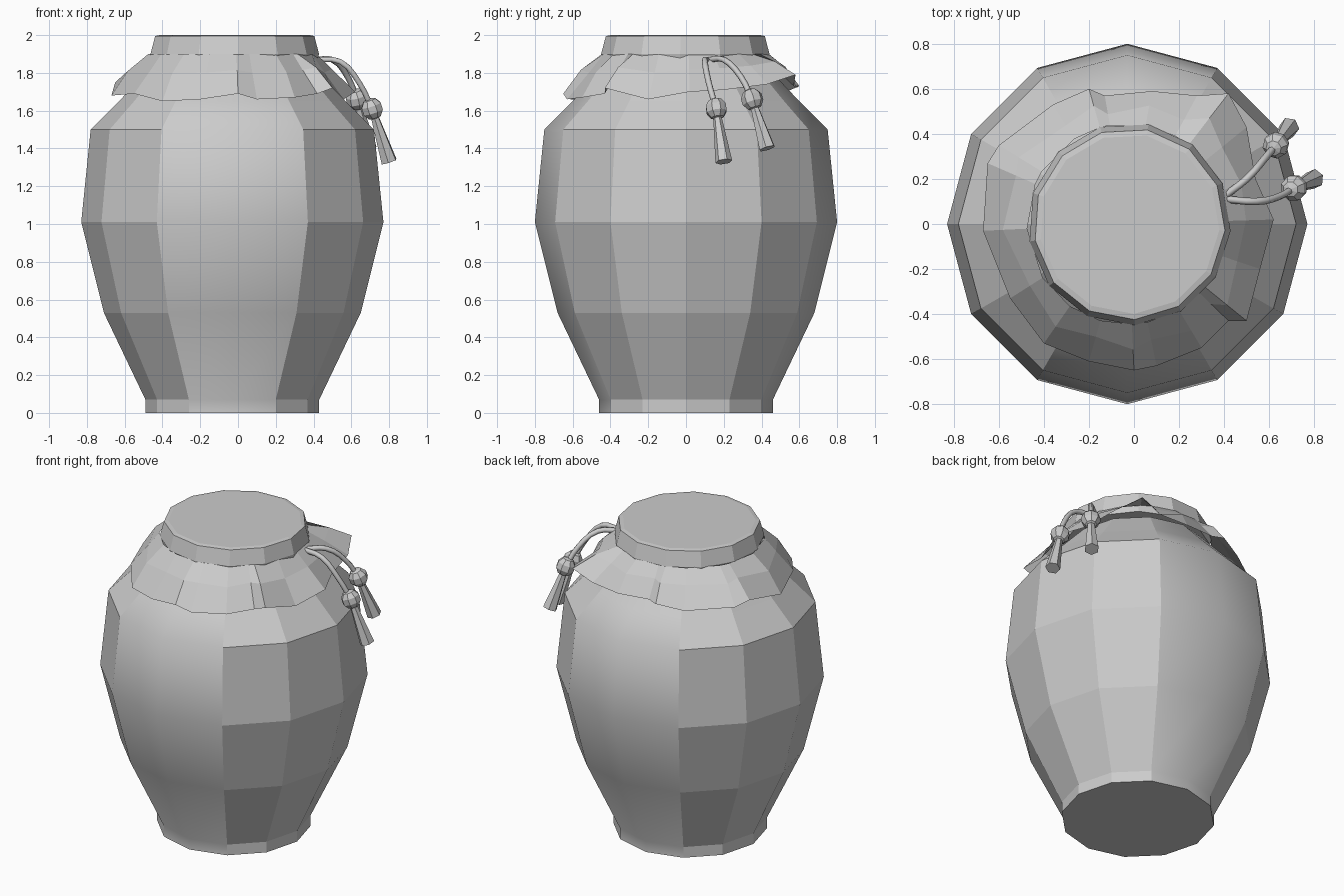
import bpy, bmesh
from math import cos, sin, atan2, hypot, radians, tau
from mathutils import Vector

if "Cube" in bpy.data.objects:
    bpy.data.objects.remove(bpy.data.objects["Cube"])

clay = bpy.data.materials.new("plain_grey")
clay.use_nodes = True
GREY = (0.6, 0.6, 0.6, 1)
clay.diffuse_color = GREY
for node in clay.node_tree.nodes:
    if node.type == "BSDF_PRINCIPLED":
        node.inputs["Base Color"].default_value = GREY

CX = -0.03  # jar axis


def finish(name, bm, recalc=True):
    if recalc:
        bmesh.ops.recalc_face_normals(bm, faces=bm.faces)
    mesh = bpy.data.meshes.new(name)
    bm.to_mesh(mesh)
    bm.free()
    mesh.materials.append(clay)
    obj = bpy.data.objects.new(name, mesh)
    bpy.context.collection.objects.link(obj)
    return obj


def loft(rings, cap_start=False, cap_end=False):
    """Join closed rings of points with quads."""
    bm = bmesh.new()
    loops = [[bm.verts.new(p) for p in ring] for ring in rings]
    n = len(loops[0])
    for a, b in zip(loops, loops[1:]):
        for i in range(n):
            j = (i + 1) % n
            bm.faces.new((a[i], a[j], b[j], b[i]))
    if cap_start:
        bm.faces.new(loops[0][::-1])
    if cap_end:
        bm.faces.new(loops[-1])
    return bm


def circle(r, z, sides, turn=0, x=CX):
    return [(x + r * cos(turn + tau * i / sides), r * sin(turn + tau * i / sides), z)
            for i in range(sides)]


# Jar body: twelve sides, soft only across the front and back edges
profile = [(0.46, 0), (0.46, 0.07), (0.68, 0.53), (0.8, 1.01), (0.75, 1.5),
           (0.6, 1.65), (0.42, 1.84)]
bm = loft([circle(r, z, 12) for r, z in profile], True, True)
for f in bm.faces:
    c = f.calc_center_median()
    f.smooth = len(f.verts) == 4 and abs(c.y) > 1.8 * abs(c.x - CX)
finish("jar_body", bm)

# Cloth stretched over the mouth
turn = radians(273)
finish("cloth_lid", loft([circle(0.44, 1.86, 13, turn, -0.02),
                          circle(0.45, 1.9, 13, turn, -0.02),
                          circle(0.425, 1.995, 13, turn, -0.02),
                          circle(0.4, 2.0, 13, turn, -0.02)], True, True))

# Gathered cloth skirt with an uneven hem
hem = [(.62, .02, 1.7), (.54, .2, 1.71), (.5, .43, 1.74), (.42, .58, 1.79),
       (.28, .57, 1.73), (.08, .59, 1.72), (-.13, .57, 1.73), (-.2, .6, 1.73),
       (-.36, .53, 1.7), (-.6, .35, 1.72), (-.65, .27, 1.75), (-.67, -.03, 1.68),
       (-.55, -.33, 1.69), (-.4, -.53, 1.65), (-.2, -.61, 1.66), (0, -.65, 1.69),
       (.1, -.63, 1.66), (.3, -.55, 1.67), (.42, -.43, 1.69), (.5, -.43, 1.72),
       (.56, -.2, 1.66)]
neck, fold = [], []
for i, (x, y, z) in enumerate(hem):
    a, r = atan2(y, x - CX), hypot(x - CX, y)
    neck.append((CX + 0.445 * cos(a), 0.445 * sin(a), 1.9))
    pleat = 0.445 + (r - 0.445) * 0.45 + (0.02 if i % 2 else -0.01)
    fold.append((CX + pleat * cos(a), pleat * sin(a), 0.45 * z + 0.55 * 1.9 + 0.01))
finish("cloth_skirt", loft([hem, fold, neck]))


def tapered(name, start, end, r1, r2, sides=6):
    """Cone section between two points."""
    start, end = Vector(start), Vector(end)
    axis = end - start
    bm = bmesh.new()
    bmesh.ops.create_cone(bm, cap_ends=True, segments=sides,
                          radius1=r1, radius2=r2, depth=axis.length)
    bmesh.ops.transform(bm, matrix=axis.to_track_quat("Z", "Y").to_matrix().to_4x4(),
                        verts=bm.verts)
    bmesh.ops.translate(bm, vec=(start + end) / 2, verts=bm.verts)
    return finish(name, bm)


def cord(name, points):
    """Thin tube along a smooth path."""
    curve = bpy.data.curves.new(name, "CURVE")
    curve.dimensions = "3D"
    curve.bevel_depth = 0.016
    curve.bevel_resolution = 1
    curve.resolution_u = 3
    curve.use_fill_caps = True
    spline = curve.splines.new("BEZIER")
    spline.bezier_points.add(len(points) - 1)
    for bp, p in zip(spline.bezier_points, points):
        bp.co = p
        bp.handle_left_type = bp.handle_right_type = "AUTO"
    curve.materials.append(clay)
    bpy.context.collection.objects.link(bpy.data.objects.new(name, curve))


# Two hanging cords, each with a bead and a flared tassel
cords = {
    "front": ([(.41, .11, 1.87), (.54, .1, 1.86), (.64, .12, 1.75), (.71, .16, 1.61)],
              (.8, .2, 1.33)),
    "back": ([(.41, .13, 1.87), (.5, .2, 1.87), (.58, .29, 1.78), (.63, .35, 1.66)],
             (.69, .43, 1.4)),
}
for side, (path, tip) in cords.items():
    cord(side + "_cord", path)
    bm = bmesh.new()
    bmesh.ops.create_uvsphere(bm, u_segments=8, v_segments=5, radius=0.06)
    down = (Vector(tip) - Vector(path[-1])).to_track_quat("Z", "Y")
    bmesh.ops.transform(bm, matrix=down.to_matrix().to_4x4(), verts=bm.verts)
    bmesh.ops.translate(bm, vec=path[-1], verts=bm.verts)
    finish(side + "_bead", bm)
    tapered(side + "_tassel", path[-1], tip, 0.018, 0.045)
